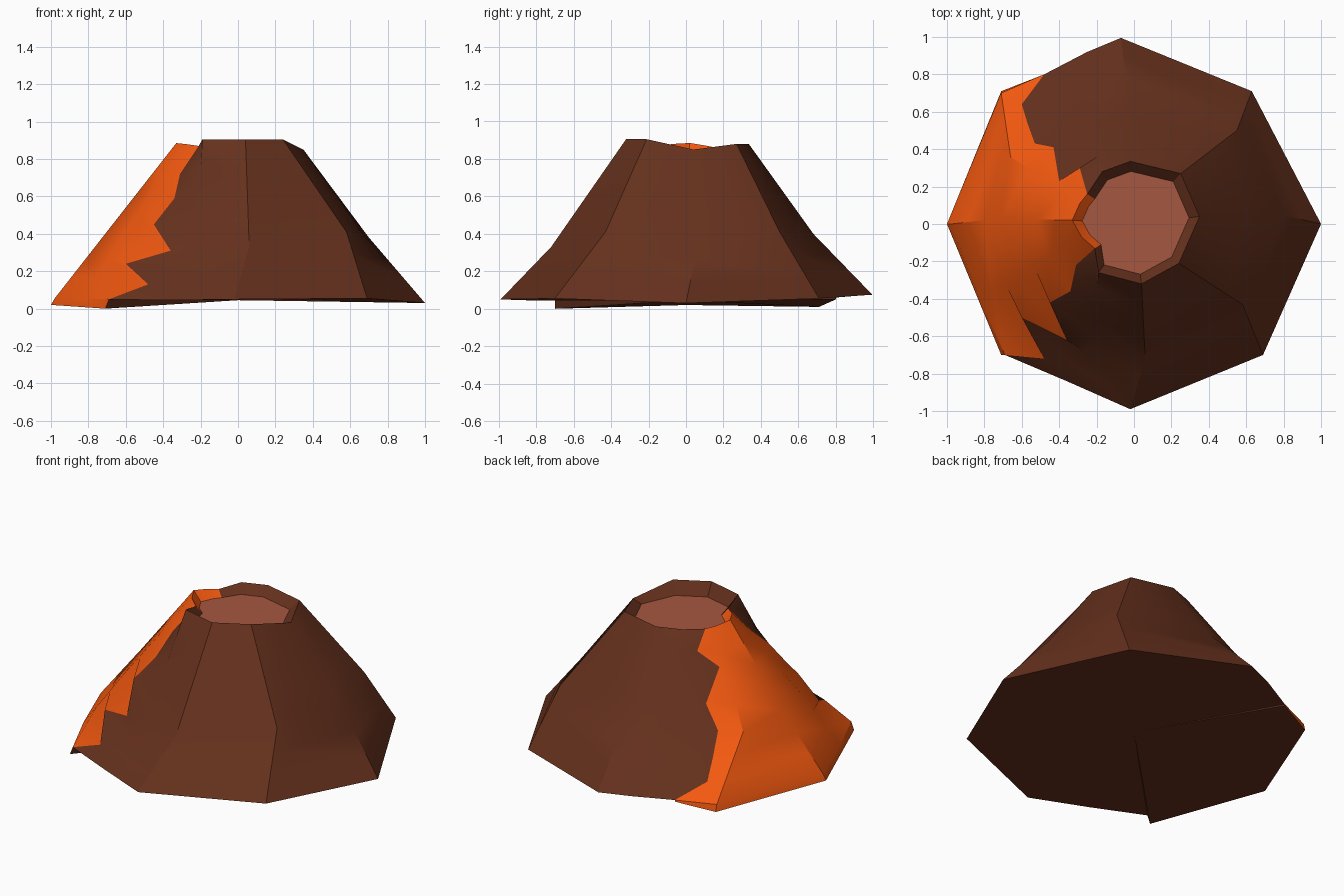
import bpy
from mathutils import Vector as V

if "Cube" in bpy.data.objects:
    bpy.data.objects.remove(bpy.data.objects["Cube"])


def material(name, rgb):
    m = bpy.data.materials.new(name)
    m.diffuse_color = (*rgb, 1)
    m.use_nodes = True
    m.node_tree.nodes["Principled BSDF"].inputs["Base Color"].default_value = m.diffuse_color
    return m


def build(name, verts, faces, mat):
    me = bpy.data.meshes.new(name)
    me.from_pydata([tuple(v) for v in verts], [], faces)
    me.materials.append(mat)
    ob = bpy.data.objects.new(name, me)
    bpy.context.collection.objects.link(ob)
    bpy.ops.object.select_all(action='DESELECT')
    ob.select_set(True)
    bpy.context.view_layer.objects.active = ob
    bpy.ops.object.shade_smooth_by_angle(angle=0.5)
    return ob


def loft(name, rows, mat):
    """Skin rows of points (bottom to top, clockwise seen from above)."""
    n = len(rows[0])
    faces = [(r * n + c, r * n + n + c, r * n + n + c + 1, r * n + c + 1)
             for r in range(len(rows) - 1) for c in range(n - 1)]
    return build(name, [p for row in rows for p in row], faces, mat)


def at_level(ridge, t):
    """Point on a base-middle-rim ridge line, t from 0 to 1, middle at 3/7."""
    base, mid, rim = map(V, ridge)
    k = 3 / 7
    return base.lerp(mid, t / k) if t < k else mid.lerp(rim, (t - k) / (1 - k))


def inner(p):
    """Crater lip point pulled down to the crater floor."""
    return V((p.x * 0.84, p.y * 0.84, 0.825))


brown = material("rock", (0.13, 0.03, 0.012))
orange = material("lava", (0.91, 0.10, 0.005))
pink = material("crater_floor", (0.38, 0.095, 0.053))

# Ragged banks where rock meets lava, bottom to top
bank_n = [V(p) for p in [(-.48, .80, .06), (-.60, .64, .15), (-.57, .54, .26), (-.53, .43, .38),
                         (-.43, .41, .52), (-.40, .23, .68), (-.29, .30, .78), (-.25, .16, .86)]]
bank_s = [V(p) for p in [(-.69, -.70, .05), (-.48, -.72, .13), (-.60, -.50, .24), (-.36, -.62, .31),
                         (-.45, -.42, .45), (-.34, -.36, .59), (-.31, -.22, .72), (-.21, -.13, .87)]]

# Ridges of the rock cone: base, middle, rim
rock = [((-.25, .92, .07), (-.25, .62, .40), (-.17, .28, .88)),
        ((-.07, .995, .075), (-.03, .68, .40), (-.02, .335, .88)),
        ((.63, .71, .055), (.55, .50, .41), (.25, .27, .88)),
        ((1, 0, .03), (.70, .07, .38), (.35, .04, .85)),
        ((.69, -.70, .055), (.58, -.43, .41), (.24, -.21, .905)),
        ((-.02, -.99, .05), (.06, -.72, .33), (.04, -.32, .905)),
        ((-.36, -.84, .045), (-.22, -.60, .35), (-.19, -.26, .905))]

# Ridges of the lava flow
flow = [((-.83, -.39, .055), (-.62, -.28, .38), (-.28, -.07, .88)),
        ((-.98, 0, .055), (-.71, .03, .40), (-.33, .02, .885)),
        ((-.71, .70, .055), (-.66, .36, .38), (-.29, .11, .87))]

rock_rows, lava_rows = [], []
for i in range(8):
    t = i / 7
    rock_rows.append([bank_n[i]] + [at_level(r, t) for r in rock] + [bank_s[i]])
    lava_rows.append([bank_s[i]] + [at_level(r, t) for r in flow] + [bank_n[i]])

# Crater walls and the low lip at the foot of the flow
rock_rows.append([inner(p) for p in rock_rows[-1]])
lava_rows.append([inner(p) for p in lava_rows[-1]])
lip = [V((-.71, -.70, 0)), V((-.855, -.35, .01)), V((-1, 0, .02)), V((-.71, .71, .01)), V((-.48, .80, .05))]
lava_rows.insert(0, lip)

loft("rock_cone", rock_rows, brown)
loft("lava_flow", lava_rows, orange)

# Molten floor of the crater
ring = rock_rows[-1] + lava_rows[-1][1:-1]
build("crater_floor", ring[::-1], [tuple(range(len(ring)))], pink)

# Underside
foot = rock_rows[0] + lip
n = len(foot)
build("underside", foot + [V((0, 0, .045))], [(n, i, (i + 1) % n) for i in range(n)], brown)
